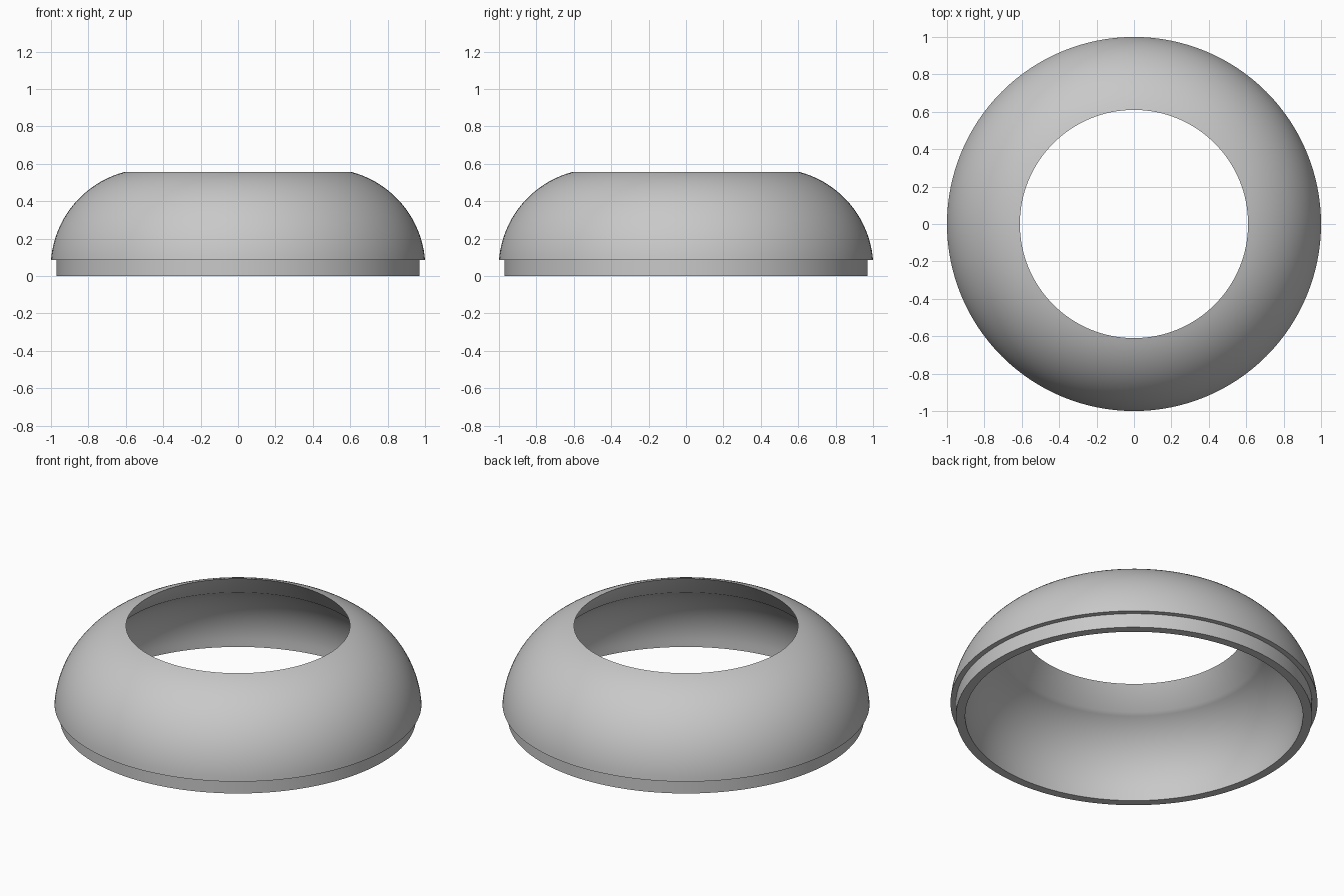
import bpy, bmesh, math

if "Cube" in bpy.data.objects:
    bpy.data.objects.remove(bpy.data.objects["Cube"])

SEGMENTS = 128


def arc(cx, cz, start, end, steps):
    """Points of a circular arc that runs between two (r, z) points."""
    radius = math.hypot(start[0] - cx, start[1] - cz)
    a0 = math.atan2(start[1] - cz, start[0] - cx)
    a1 = math.atan2(end[1] - cz, end[0] - cx)
    return [(cx + radius * math.cos(a0 + (a1 - a0) * i / steps),
             cz + radius * math.sin(a0 + (a1 - a0) * i / steps))
            for i in range(steps + 1)]


def lathe(name, profile, material):
    """Turn a closed (r, z) profile around the z axis."""
    bm = bmesh.new()
    rings = []
    for r, z in profile:
        rings.append([bm.verts.new((r * math.cos(math.tau * s / SEGMENTS),
                                    r * math.sin(math.tau * s / SEGMENTS), z))
                      for s in range(SEGMENTS)])
    for i, ring in enumerate(rings):
        following = rings[(i + 1) % len(rings)]
        for s in range(SEGMENTS):
            t = (s + 1) % SEGMENTS
            bm.faces.new((ring[s], ring[t], following[t], following[s]))
    bmesh.ops.recalc_face_normals(bm, faces=bm.faces)
    mesh = bpy.data.meshes.new(name)
    bm.to_mesh(mesh)
    bm.free()
    mesh.materials.append(material)
    obj = bpy.data.objects.new(name, mesh)
    bpy.context.collection.objects.link(obj)
    bpy.context.view_layer.objects.active = obj
    obj.select_set(True)
    bpy.ops.object.shade_smooth_by_angle(angle=math.radians(30))
    return obj


grey = bpy.data.materials.new("light_grey")
grey.diffuse_color = (0.58, 0.58, 0.58, 1)
grey.use_nodes = True
grey.node_tree.nodes["Principled BSDF"].inputs["Base Color"].default_value = grey.diffuse_color

# Recessed foot and the step out to the dome
profile = [(0.92, 0.0), (0.97, 0.0), (0.97, 0.085)]
# Outer dome up to the rim of the opening
profile += arc(0.471, 0.043, (1.0, 0.085), (0.61, 0.555), 24)
# Flared wall under the rim, then the hollow inside of the dome
profile += arc(0.471, 0.043, (0.70, 0.43), (0.92, 0.0), 20)[:-1]

lathe("dome_ring", profile, grey)
